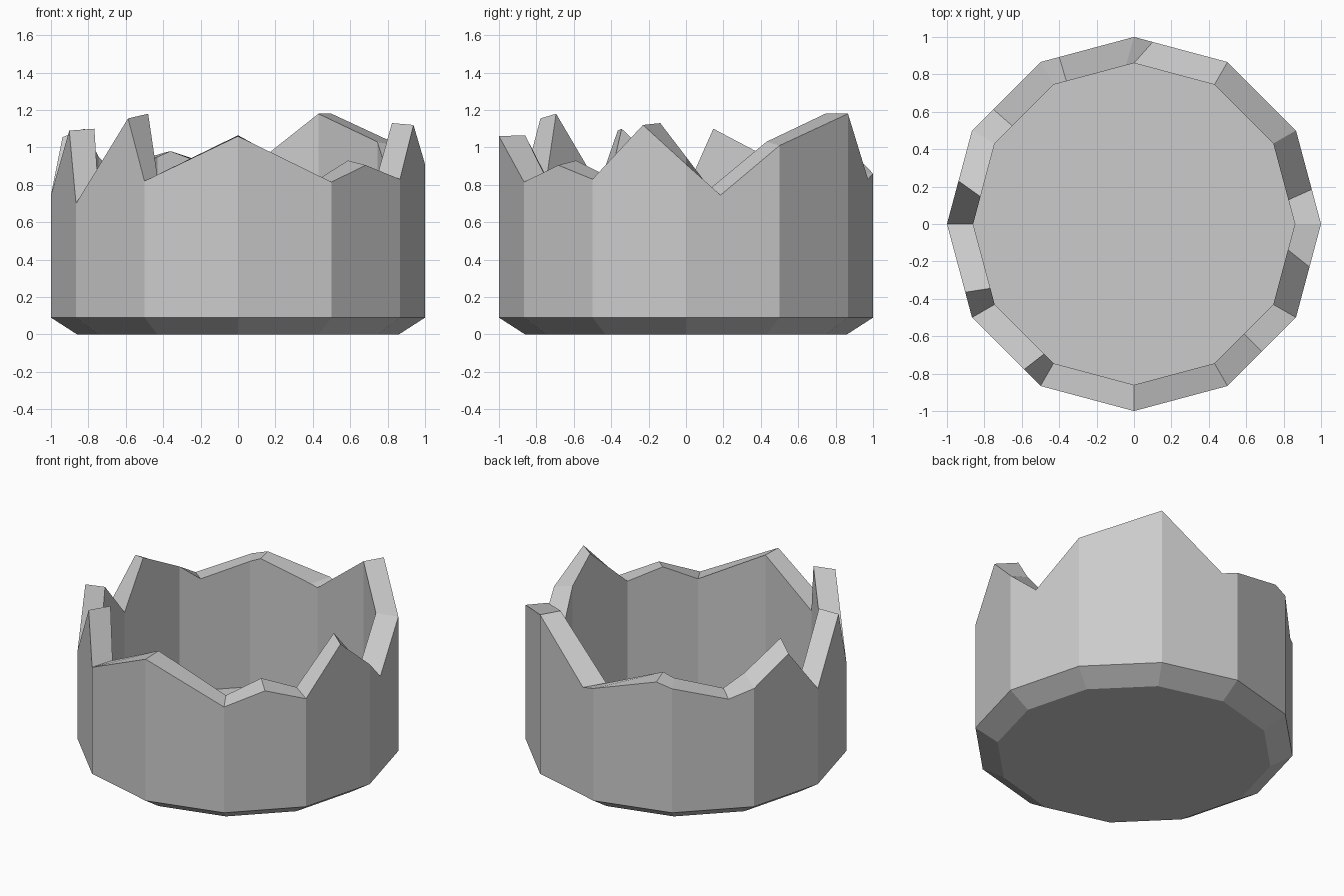
import bpy, bmesh, math

if "Cube" in bpy.data.objects:
    bpy.data.objects.remove(bpy.data.objects["Cube"])

SIDES, R_OUT, R_IN, CHAMFER = 12, 1.0, 0.86, 0.09

# Jagged rim: outer position (in sides), outer height, inner position, inner height
RIM = [
    (0, .91, 0, .95), (.37, .745, .30, .78), (1, 1.01, 1, 1.03),
    (2, 1.18, 2, 1.18), (2.8, .83, 3, .84), (3, .86, 3.1, .86),
    (3.8, .97, 3.84, .98), (4, .94, 4, .95), (4.69, .84, 4.70, .855),
    (5, .90, 5, .95), (5.54, 1.055, 5.66, 1.10), (6, .745, 6, .77),
    (6.73, 1.09, 6.80, 1.10), (7, .70, 7, .73), (7.76, 1.155, 7.84, 1.18),
    (8, .82, 8, .84), (9, 1.06, 9, 1.065), (10, .815, 10, .83),
    (10.5, .905, 10.5, .93), (11, .83, 11, .85), (11.54, 1.12, 11.68, 1.13),
]


def on_polygon(t, r, z):
    """Point at t sides round the regular polygon."""
    k = math.floor(t)
    f = t - k
    a, b = (2 * math.pi * i / SIDES for i in (k, k + 1))
    return (r * ((1 - f) * math.cos(a) + f * math.cos(b)),
            r * ((1 - f) * math.sin(a) + f * math.sin(b)), z)


bm = bmesh.new()


def ring(pts):
    return [bm.verts.new(p) for p in pts]


# Rings from underside, up the outer wall, over the rim, down to the floor
rings = [
    ring(on_polygon(o, R_IN, 0) for o, _, _, _ in RIM),
    ring(on_polygon(o, R_OUT, CHAMFER) for o, _, _, _ in RIM),
    ring(on_polygon(o, R_OUT, z) for o, z, _, _ in RIM),
    ring(on_polygon(i, R_IN, z) for _, _, i, z in RIM),
    ring(on_polygon(i, R_IN, CHAMFER) for _, _, i, _ in RIM),
]
n = len(RIM)
for low, high in zip(rings, rings[1:]):
    for i in range(n):
        j = (i + 1) % n
        bm.faces.new((low[i], low[j], high[j], high[i]))

# Underside and inner floor
bm.faces.new(rings[0][::-1])
bm.faces.new(rings[-1])
bmesh.ops.recalc_face_normals(bm, faces=bm.faces)

mesh = bpy.data.meshes.new("broken_pot")
bm.to_mesh(mesh)
bm.free()
bpy.context.collection.objects.link(bpy.data.objects.new("broken_pot", mesh))
